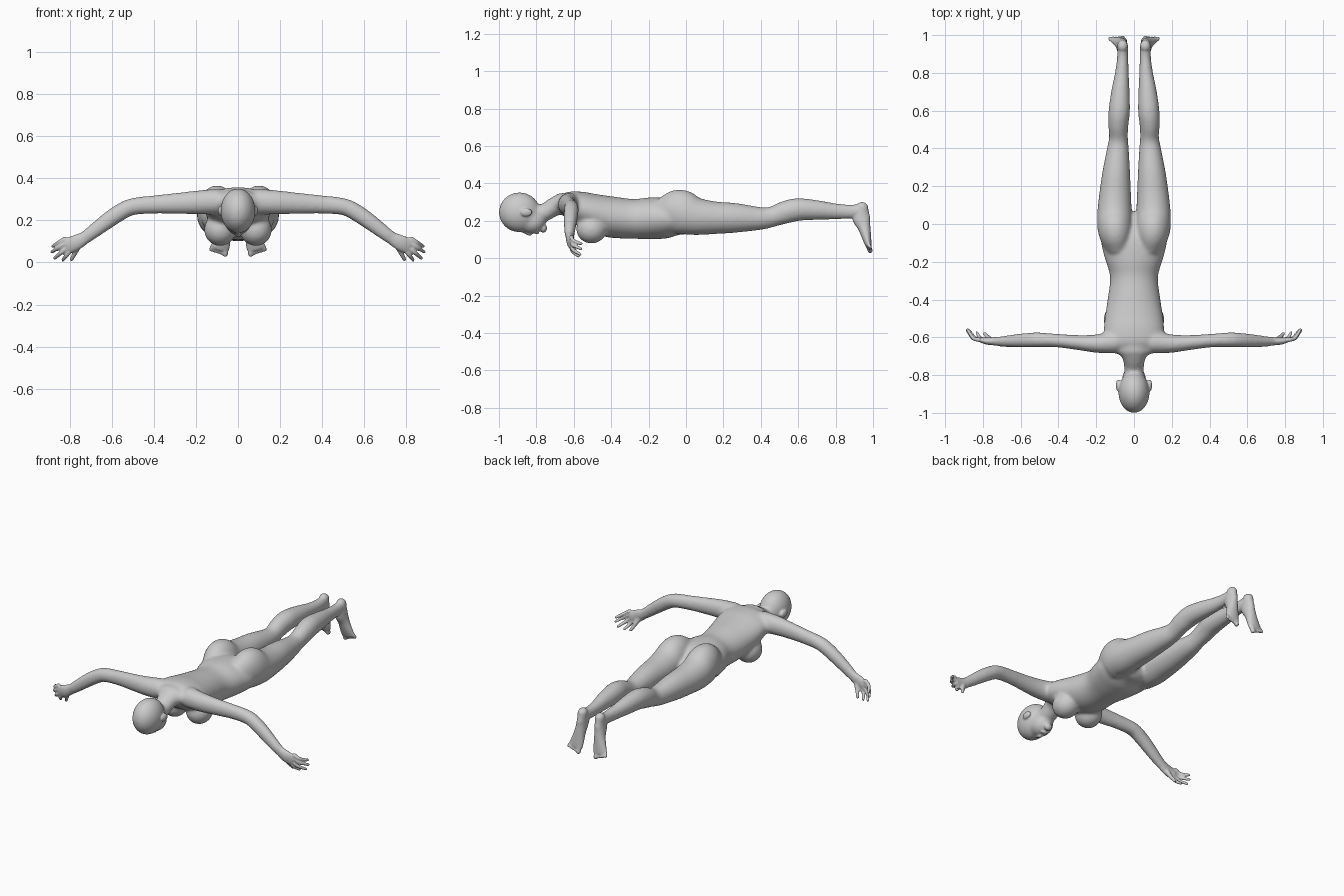
import bpy, bmesh, math
from mathutils import Vector, Matrix

X, Y = Vector((1, 0, 0)), Vector((0, 1, 0))


def catmull(p, i, t):
    a, b, c, d = (p[max(0, min(len(p) - 1, i + k))] for k in (-1, 0, 1, 2))
    return [0.5 * (2 * q + (r - o) * t + (2 * o - 5 * q + 4 * r - s) * t * t
                   + (3 * q - o - 3 * r + s) * t ** 3) for o, q, r, s in zip(a, b, c, d)]


def tube(bm, pts, ref, side=1, seg=24, sub=5):
    """Loft of ellipses (x, y, z, radius along ref, other radius), rounded ends."""
    s = [catmull(pts, i, k / sub) for i in range(len(pts) - 1) for k in range(sub)]
    s.append(list(pts[-1]))
    pos = [Vector(q[:3]) for q in s]
    rings = []
    for i, q in enumerate(s):
        t = (pos[min(i + 1, len(s) - 1)] - pos[max(i - 1, 0)]).normalized()
        u = (ref - t * ref.dot(t)).normalized()
        v = t.cross(u)
        steps = [(0, 1)]
        dome = [(math.sin(a), math.cos(a)) for a in (0.5, 1.0, 1.4)]
        if i == 0:
            steps = [(-h, r) for h, r in reversed(dome)] + steps
        if i == len(s) - 1:
            steps = steps + dome
        m = min(q[3], q[4])
        for h, r in steps:
            ring = []
            for k in range(seg):
                an = 2 * math.pi * k / seg
                co = pos[i] + t * h * m + u * q[3] * r * math.cos(an) + v * q[4] * r * math.sin(an)
                ring.append(bm.verts.new((co.x * side, co.y, co.z)))
            rings.append(ring)
    faces = [bm.faces.new(rings[0]), bm.faces.new(rings[-1])]
    for r0, r1 in zip(rings, rings[1:]):
        for k in range(seg):
            n = (k + 1) % seg
            faces.append(bm.faces.new((r0[k], r0[n], r1[n], r1[k])))
    bmesh.ops.recalc_face_normals(bm, faces=faces)


def ball(bm, c, r):
    bmesh.ops.create_uvsphere(bm, u_segments=32, v_segments=20, radius=1,
                              matrix=Matrix.Translation(c) @ Matrix.Diagonal((*r, 1)))


def fuse(bm, name, voxel, smooth):
    """Weld overlapping parts into one smooth skin."""
    me = bpy.data.meshes.new(name)
    bm.to_mesh(me)
    bm.free()
    ob = bpy.data.objects.new(name, me)
    bpy.context.collection.objects.link(ob)
    m = ob.modifiers.new("skin", 'REMESH')
    m.mode, m.voxel_size, m.use_smooth_shade = 'VOXEL', voxel, True
    m = ob.modifiers.new("soften", 'SMOOTH')
    m.factor, m.iterations = 0.5, smooth
    return ob


bm = bmesh.new()

# torso and neck
tube(bm, [(0, -.66, .292, .11, .05), (0, -.63, .287, .15, .072), (0, -.57, .268, .16, .09),
          (0, -.50, .245, .155, .10), (0, -.40, .22, .14, .11), (0, -.28, .21, .127, .106),
          (0, -.18, .213, .155, .112), (0, -.08, .213, .175, .105), (0, -.01, .20, .14, .075)], X, seg=40)
tube(bm, [(0, -.82, .235, .05, .05), (0, -.76, .242, .053, .048), (0, -.71, .272, .062, .05),
          (0, -.66, .292, .095, .058)], X)

# cranium and jaw
ball(bm, (0, -.89, .245), (.083, .111, .107))
ball(bm, (0, -.825, .198), (.064, .076, .068))

for s in (1, -1):
    # breast
    ball(bm, (s * .085, -.505, .155), (.076, .082, .077))
    # hip, leg
    tube(bm, [(.090, -.09, .235, .08, .108), (.100, -.03, .246, .092, .121), (.103, .05, .224, .092, .102),
              (.100, .15, .216, .085, .088), (.094, .27, .215, .074, .079), (.085, .40, .212, .058, .061),
              (.082, .46, .221, .050, .055), (.083, .53, .245, .054, .061), (.078, .60, .260, .057, .061),
              (.072, .70, .257, .049, .053), (.064, .80, .250, .037, .043), (.060, .88, .248, .030, .039),
              (.060, .925, .25, .029, .042)], X, s)
    # arm
    tube(bm, [(.10, -.625, .288, .060, .062), (.19, -.633, .285, .050, .057), (.28, -.629, .281, .041, .051),
              (.40, -.618, .275, .036, .044), (.50, -.613, .265, .039, .041), (.56, -.615, .238, .039, .041),
              (.63, -.619, .190, .035, .039), (.70, -.622, .137, .028, .034),
              (.75, -.620, .102, .021, .031)], Y, s)

base = fuse(bm, "base_body", .008, 14)

# reuse the blended base and add fine parts
dg = bpy.context.evaluated_depsgraph_get()
blended = bpy.data.meshes.new_from_object(base.evaluated_get(dg))
bm = bmesh.new()
bm.from_mesh(blended)
bpy.data.objects.remove(base)

# nose, lips, chin
tube(bm, [(0, -.875, .147, .008, .01), (0, -.835, .132, .013, .013)], X)
ball(bm, (0, -.797, .137), (.022, .012, .010))
ball(bm, (0, -.763, .160), (.026, .020, .024))

for s in (1, -1):
    # ear
    ball(bm, (s * .083, -.855, .245), (.013, .032, .022))
    # foot and heel
    tube(bm, [(.060, .942, .272, .028, .033), (.062, .936, .22, .029, .048), (.068, .954, .16, .033, .033),
              (.078, .968, .10, .042, .023), (.085, .975, .07, .045, .017)], X, s)
    # toes
    for i in range(5):
        x, r = .057 + i * .0165, .014 if i == 0 else .0095
        tip = .040 + .005 * i
        tube(bm, [(x, .976, .075, r, r), (x + .003, .979, (tip + .075) / 2, r, r),
                  (x + .004, .984, tip, r, r)], X, s, 12)
    # palm
    tube(bm, [(.735, -.621, .112, .022, .031), (.775, -.620, .092, .019, .037),
              (.810, -.613, .078, .014, .036)], Y, s)
    # fingers: knuckle and tip in x, z
    for kx, kz, tx, tz, ty in ((.822, .112, .880, .077, -.560), (.822, .090, .884, .050, -.562),
                               (.812, .070, .871, .020, -.566), (.798, .056, .832, .011, -.575)):
        tube(bm, [(kx, -.612, kz, .012, .012), ((kx + tx) / 2, -.604, (kz + tz) / 2, .0105, .0105),
                  (tx, ty, tz, .008, .008)], Y, s, 12)
    # thumb
    tube(bm, [(.758, -.615, .085, .015, .018), (.775, -.598, .045, .012, .012),
              (.791, -.580, .014, .009, .009)], Y, s, 12)

fuse(bm, "body", .005, 3)
